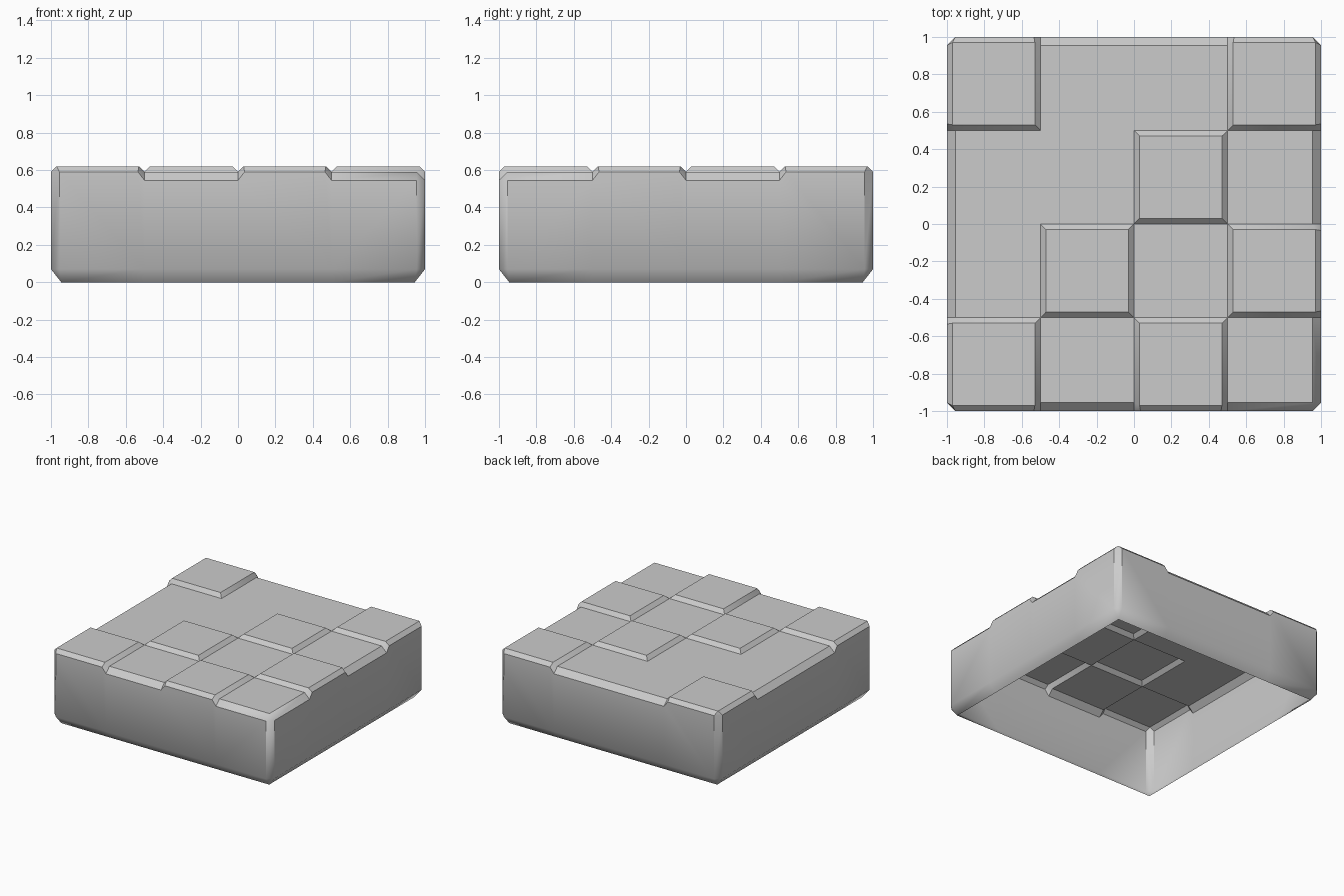
import bpy, bmesh, math
from mathutils import Vector

if "Cube" in bpy.data.objects:
    bpy.data.objects.remove(bpy.data.objects["Cube"])

TOP, FLOOR, RIM = 0.62, 0.59, 0.545      # raised tile, low floor, wall top below low tiles
C, B = 0.955, 0.07                       # corner chamfer start, bottom bevel height
BI = 0.945                               # bottom opening half width
T = 0.03                                 # tile bevel width
RAISED = ["R..R", "..R.", ".R.R", "R.R."]  # rows from back to front

bm = bmesh.new()


def turn(p, k):
    x, y, z = p
    for _ in range(k):
        x, y = -y, x
    return (x, y, z)


def face(pts, k=0):
    bm.faces.new([bm.verts.new(turn(p, k)) for p in pts])


def clamp(v):
    return max(-C, min(C, v))


def is_raised(i, j, k):
    x, y, _ = turn((-0.75 + 0.5 * i, -0.75 + 0.5 * j, 0), k)
    return RAISED[3 - int((y + 1) / 0.5)][int((x + 1) / 0.5)] == "R"


for k in range(4):
    for i in range(4):
        for j in range(4):
            x0, y0 = -1 + 0.5 * i, -1 + 0.5 * j
            x1, y1 = x0 + 0.5, y0 + 0.5
            up = is_raised(i, j, k)
            l, r = clamp(x0), clamp(x1)
            # flat tile surface
            if k == 0:
                if up:
                    a, b, c, d, z = x0 + T, x1 - T, y0 + T, y1 - T, TOP
                else:
                    a, b, c, d, z = l, r, clamp(y0), clamp(y1), FLOOR
                face([(a, c, z), (b, c, z), (b, d, z), (a, d, z)])
            ta, tb = (x0 + T, y0 + T, TOP), (x1 - T, y0 + T, TOP)
            if j > 0:
                # bevelled side of a raised tile
                if up:
                    face([(l, y0, FLOOR), (r, y0, FLOOR), tb, ta], k)
                continue
            # outer wall section with its top bevel
            wall = [(l, -1, B), (r, -1, B)]
            if up:
                wa = (l if i == 0 else x0 + 0.035, -1, FLOOR)
                wb = (r if i == 3 else x1 - 0.035, -1, FLOOR)
                if i < 3:
                    wall.append((r, -1, RIM))
                    face([wb, (r, -1, RIM), (r, -C, FLOOR), tb], k)
                wall += [wb, wa]
                if i > 0:
                    wall.append((l, -1, RIM))
                    face([(l, -1, RIM), wa, ta, (l, -C, FLOOR)], k)
                face([wa, wb, tb, ta], k)
            else:
                wall += [(r, -1, RIM), (l, -1, RIM)]
                face([(l, -1, RIM), (r, -1, RIM), (r, -C, FLOOR), (l, -C, FLOOR)], k)
            face(wall, k)
            # bottom bevel
            bl, br = max(l, -BI), min(r, BI)
            face([(bl, -BI, 0), (br, -BI, 0), (r, -1, B), (l, -1, B)], k)
            # chamfered vertical corner
            if i == 3:
                zc = FLOOR if up else RIM
                tip = tb if up else (C, -C, FLOOR)
                face([(C, -1, zc), (1, -C, zc), tip], k)
                face([(C, -1, B), (1, -C, B), (1, -C, zc), (C, -1, zc)], k)
                face([(BI, -BI, 0), (1, -C, B), (C, -1, B)], k)

bmesh.ops.remove_doubles(bm, verts=bm.verts, dist=0.0005)
mesh = bpy.data.meshes.new("tiled_block")
bm.to_mesh(mesh)
bm.free()
block = bpy.data.objects.new("tiled_block", mesh)
bpy.context.collection.objects.link(block)
bpy.context.view_layer.objects.active = block
block.select_set(True)
bpy.ops.object.shade_smooth_by_angle(angle=math.radians(40))
